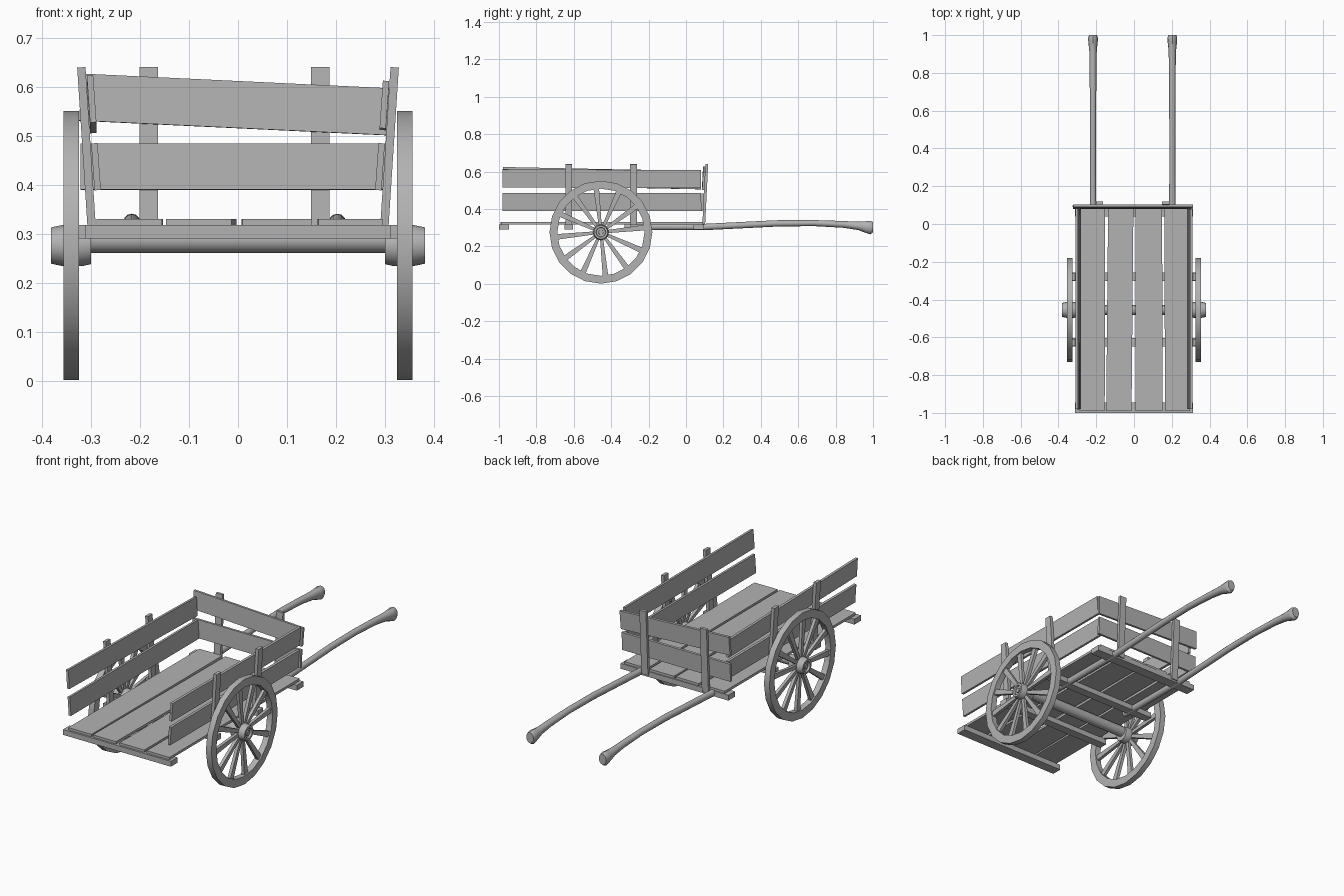
import bpy, bmesh, math
from mathutils import Vector

cube = bpy.data.objects.get("Cube")
if cube:
    bpy.data.objects.remove(cube, do_unlink=True)

wood = bpy.data.materials.new("grey wood")
wood.use_nodes = True
GREY = (0.45, 0.45, 0.45, 1)
wood.diffuse_color = GREY
wood.node_tree.nodes["Principled BSDF"].inputs["Base Color"].default_value = GREY


def finish(name, bm, smooth=False):
    bmesh.ops.recalc_face_normals(bm, faces=bm.faces)
    mesh = bpy.data.meshes.new(name)
    bm.to_mesh(mesh)
    bm.free()
    mesh.materials.append(wood)
    ob = bpy.data.objects.new(name, mesh)
    bpy.context.collection.objects.link(ob)
    if smooth:
        bpy.ops.object.select_all(action='DESELECT')
        ob.select_set(True)
        bpy.context.view_layer.objects.active = ob
        bpy.ops.object.shade_smooth_by_angle(angle=math.radians(35))
    return ob


def skin(bm, rings, cap=True, loop=False):
    """Join rings of points with quads."""
    vs = [[bm.verts.new(p) for p in ring] for ring in rings]
    n = len(vs[0])
    pairs = list(zip(vs, vs[1:])) + ([(vs[-1], vs[0])] if loop else [])
    for a, b in pairs:
        for i in range(n):
            j = (i + 1) % n
            bm.faces.new((a[i], a[j], b[j], b[i]))
    if cap and not loop:
        bm.faces.new(vs[0])
        bm.faces.new(vs[-1])


def add_board(bm, start, end, width, thick, normal, end_width=None):
    """Straight board between two points; normal is its thin direction."""
    a, b = Vector(start), Vector(end)
    axis = (b - a).normalized()
    side = axis.cross(Vector(normal)).normalized()
    thin = side.cross(axis)
    rings = []
    for p, w in ((a, width), (b, end_width or width)):
        rings.append([p + side * w / 2 * s + thin * thick / 2 * t
                      for s, t in ((-1, -1), (1, -1), (1, 1), (-1, 1))])
    skin(bm, rings)


def board(name, *args):
    bm = bmesh.new()
    add_board(bm, *args)
    return finish(name, bm)


def lathe(bm, profile, centre, steps, loop=False):
    """Turn (x, radius) points around a line parallel to x."""
    rings = [[(x, centre[0] + r * math.cos(i * math.tau / steps),
               centre[1] + r * math.sin(i * math.tau / steps))
              for i in range(steps)] for x, r in profile]
    skin(bm, rings, loop=loop)


UP, X, Y = (0, 0, 1), (1, 0, 0), (0, 1, 0)
HUB = (-0.455, 0.276)

# Floor planks, slightly uneven
for i, (front, back, w) in enumerate(((-0.222, -0.22, 0.134), (-0.08, -0.07, 0.134),
                                      (0.08, 0.078, 0.142), (0.23, 0.227, 0.132))):
    board(f"floor_plank_{i + 1}", (front, -0.99, 0.324), (back, 0.09, 0.324), w, 0.013, UP)

# Cross beams under the floor
for name, y, half, w in (("front", -0.973, 0.312, 0.054), ("middle_front", -0.627, 0.325, 0.045),
                         ("middle_back", -0.278, 0.325, 0.045), ("back", 0.068, 0.312, 0.054)):
    board(name + "_cross_beam", (-half, y, 0.304), (half, y, 0.304), w, 0.028, UP)

# Axle
bm = bmesh.new()
lathe(bm, ((-0.31, 0.027), (0.31, 0.027)), (HUB[0], 0.288), 16)
finish("axle", bm, True)

for side, s in (("left", 1), ("right", -1)):
    # Wheel: rim, hub and spokes
    bm = bmesh.new()
    lathe(bm, [(s * x, r) for x, r in ((0.325, 0.233), (0.356, 0.233), (0.356, 0.275), (0.325, 0.275))],
          HUB, 20, True)
    finish(side + "_wheel_rim", bm, True)

    bm = bmesh.new()
    lathe(bm, [(s * x, r) for x, r in ((0.3, 0.038), (0.318, 0.042), (0.358, 0.042), (0.382, 0.037),
                                       (0.382, 0.026), (0.372, 0.024), (0.372, 0.013), (0.379, 0.012))],
          HUB, 16)
    finish(side + "_wheel_hub", bm, True)

    bm = bmesh.new()
    for i in range(12):
        a = math.radians(6 + 30 * i)
        c, d = math.cos(a), math.sin(a)
        add_board(bm, (s * 0.341, HUB[0] + 0.03 * c, HUB[1] + 0.03 * d),
                  (s * 0.341, HUB[0] + 0.24 * c, HUB[1] + 0.24 * d), 0.016, 0.016, X, 0.03)
    finish(side + "_wheel_spokes", bm)

    # Leaning side posts
    for place, y in (("front", -0.627), ("back", -0.28)):
        board(f"{side}_{place}_side_post", (s * 0.298, y, 0.3), (s * 0.32, y, 0.64), 0.037, 0.017, X)

    # Side rails inside the posts
    lean = (1, 0, -0.07 * s)
    tilt = 0.012 if s < 0 else 0
    board(side + "_lower_side_rail", (s * 0.29, -0.98, 0.437), (s * 0.29, 0.08, 0.437), 0.096, 0.013, lean)
    board(side + "_upper_side_rail", (s * 0.299, -0.98, 0.564 + tilt), (s * 0.299, 0.08, 0.56 - tilt / 2),
          0.097, 0.013, lean)

    # Pull shaft with a flared grip
    cx = 0.203 if s > 0 else -0.217
    path = ((-0.33, 0.305, 0.017, 0.018), (0.1, 0.304, 0.017, 0.017), (0.28, 0.313, 0.016, 0.017),
            (0.48, 0.323, 0.016, 0.017), (0.68, 0.325, 0.017, 0.016), (0.84, 0.318, 0.018, 0.018),
            (0.92, 0.31, 0.02, 0.022), (0.965, 0.303, 0.025, 0.032), (0.985, 0.301, 0.026, 0.036),
            (1.0, 0.303, 0.021, 0.028))
    bm = bmesh.new()
    skin(bm, [[(cx + rx * math.cos(k * math.tau / 12), y, z + rz * math.sin(k * math.tau / 12))
               for k in range(12)] for y, z, rx, rz in path])
    finish(side + "_pull_shaft", bm, True)

    # Tailboard post
    px = 0.168 if s > 0 else -0.182
    board(side + "_tailboard_post", (px, 0.094, 0.3), (px, 0.111, 0.64), 0.038, 0.015, Y)

# Tailboard rails, the upper one crooked
board("lower_tailboard_rail", (-0.322, 0.088, 0.437), (0.305, 0.088, 0.437), 0.094, 0.013, (0, 1, -0.05))
board("upper_tailboard_rail", (-0.322, 0.095, 0.579), (0.31, 0.095, 0.549), 0.096, 0.013, (0, 1, -0.05))
